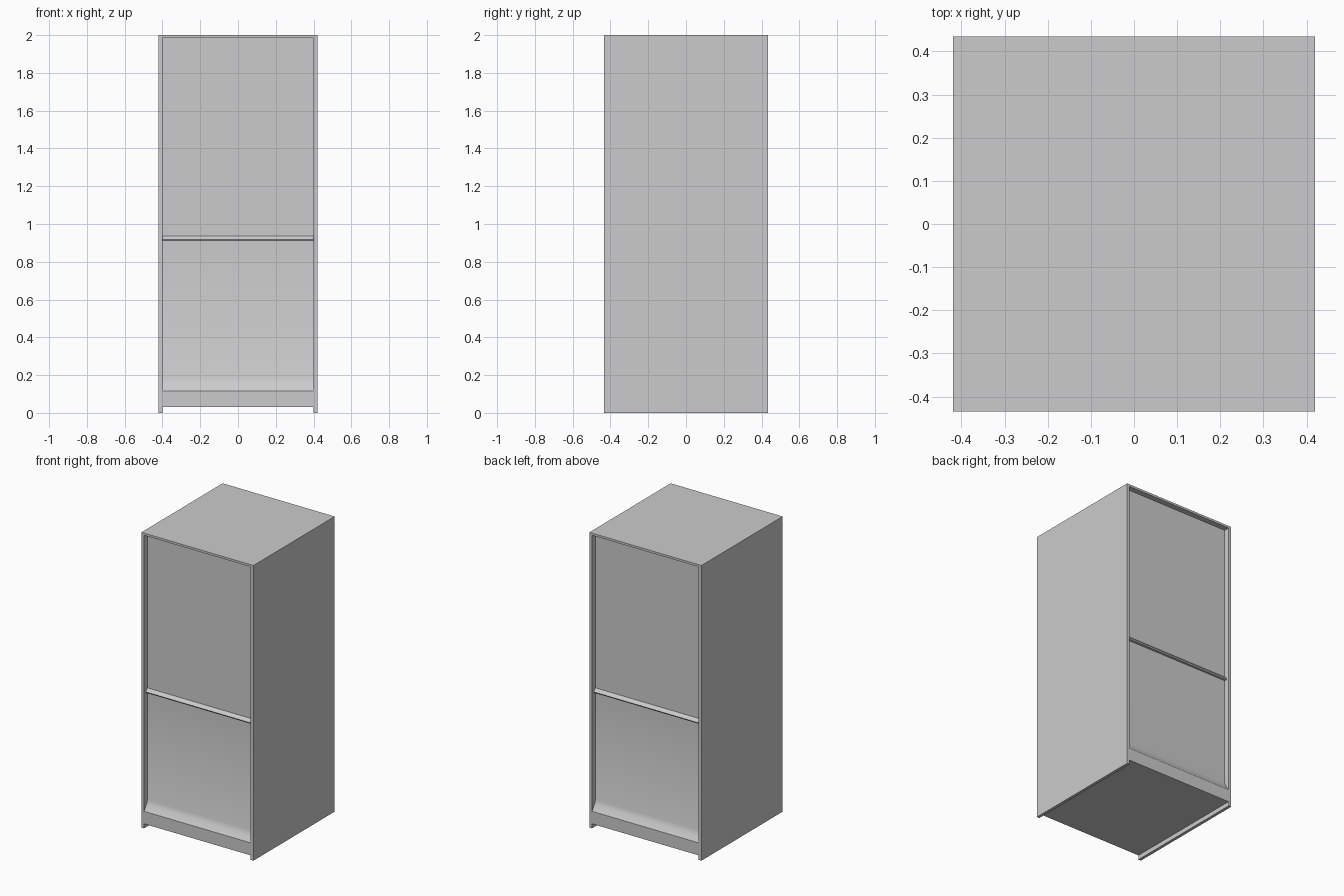
import bpy
import bmesh

if "Cube" in bpy.data.objects:
    bpy.data.objects.remove(bpy.data.objects["Cube"])

W, D, H = 0.42, 0.435, 2.0     # half width, half depth, height
SIDE, TOP = 0.02, 0.015        # panel thicknesses
BACK = D - 0.038               # recessed panel plane


def add_object(name, bm):
    bmesh.ops.recalc_face_normals(bm, faces=bm.faces)
    mesh = bpy.data.meshes.new(name)
    bm.to_mesh(mesh)
    bm.free()
    obj = bpy.data.objects.new(name, mesh)
    bpy.context.collection.objects.link(obj)
    return obj


def box(name, lo, hi):
    bm = bmesh.new()
    bmesh.ops.create_cube(bm, size=1)
    for v in bm.verts:
        v.co = [(a + b) / 2 + c * (b - a) for a, b, c in zip(lo, hi, v.co)]
    return add_object(name, bm)


def extrude_x(name, profile, x0, x1):
    bm = bmesh.new()
    face = bm.faces.new([bm.verts.new((x0, y, z)) for y, z in profile])
    ext = bmesh.ops.extrude_face_region(bm, geom=[face])
    verts = [g for g in ext["geom"] if isinstance(g, bmesh.types.BMVert)]
    bmesh.ops.translate(bm, verts=verts, vec=(x1 - x0, 0, 0))
    return add_object(name, bm)


# Outer carcass
box("top_panel", (-W, -D, H - TOP), (W, D, H))
for name, s in (("left_side", -1), ("right_side", 1)):
    xs = sorted((s * W, s * (W - SIDE)))
    box(name, (xs[0], -D, 0), (xs[1], D, H - TOP))

# Core with recessed faces, a lip at mid height and a flared foot on both sides
half = [(D - 0.001, 0.03), (D - 0.001, 0.115), (BACK + 0.012, 0.15),
        (BACK, 0.18), (BACK, 0.91), (D - 0.022, 0.91), (D - 0.018, 0.918),
        (BACK, 0.937), (BACK, H - TOP)]
profile = half + [(-y, z) for y, z in reversed(half)]
core = extrude_x("double_faced_core", profile, -(W - SIDE), W - SIDE)

# Soft shading over the flared foot
bpy.ops.object.select_all(action='DESELECT')
core.select_set(True)
bpy.context.view_layer.objects.active = core
bpy.ops.object.shade_smooth_by_angle(angle=0.6)
